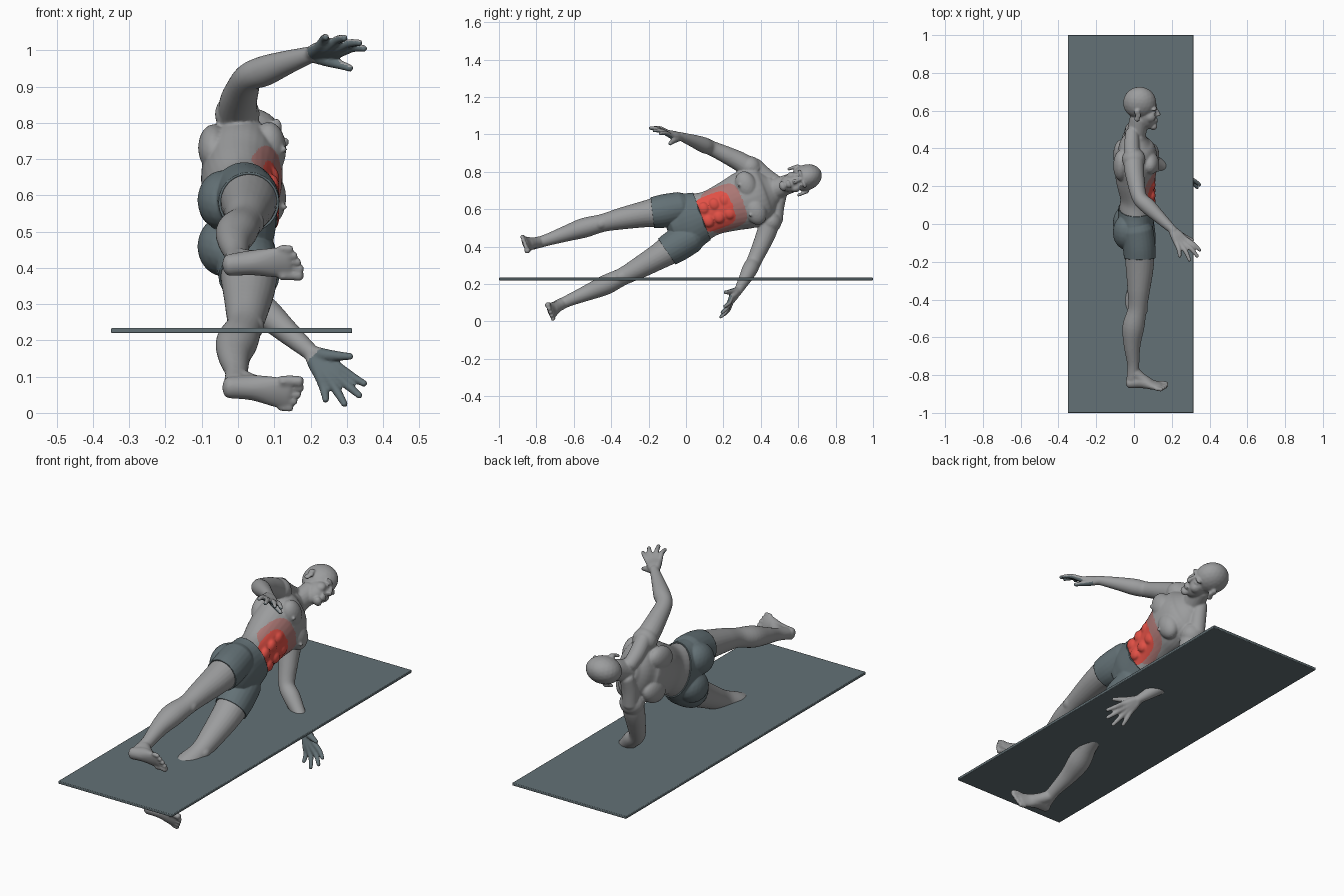
import bpy, bmesh
from math import sin, cos, pi, radians
from mathutils import Vector, Matrix

if "Cube" in bpy.data.objects:
    bpy.data.objects.remove(bpy.data.objects["Cube"])


def material(name, rgb):
    m = bpy.data.materials.new(name)
    m.use_nodes = True
    m.diffuse_color = (*rgb, 1)
    m.node_tree.nodes["Principled BSDF"].inputs["Base Color"].default_value = (*rgb, 1)
    return m


skin = material("grey skin", (.33, .335, .34))
slate = material("dark slate", (.125, .165, .18))
red = material("red muscle", (.75, .08, .06))
faded = material("faded red", (.42, .19, .18))


def add_object(name, bm, mats):
    mesh = bpy.data.meshes.new(name)
    bm.to_mesh(mesh)
    bm.free()
    for m in mats:
        mesh.materials.append(m)
    obj = bpy.data.objects.new(name, mesh)
    bpy.context.collection.objects.link(obj)
    bpy.context.view_layer.objects.active = obj
    return obj


def blob(bm, centre, radii, sides=(1,)):
    """Ellipsoid, repeated on each listed side."""
    for side in sides:
        place = Matrix.Translation((centre[0], centre[1] * side, centre[2]))
        bmesh.ops.create_icosphere(bm, subdivisions=3, radius=1,
                                   matrix=place @ Matrix.Diagonal((*radii, 1)))


def spline(points, steps=5):
    """Smooth interpolation through the control rings."""
    pts = [points[0], *points, points[-1]]
    out = []
    for p, q, r, s in zip(pts, pts[1:], pts[2:], pts[3:]):
        for k in range(steps):
            t = k / steps
            out.append([b + t / 2 * (c - a + t * (2 * a - 5 * b + 4 * c - d + t * (3 * (b - c) + d - a)))
                        for a, b, c, d in zip(p, q, r, s)])
    return out + [list(points[-1])]


def tube(bm, points, sides=(1,), n=20, cap=.6):
    """Rounded limb through rings of (x, y, z, depth, width)."""
    path = spline([p if len(p) == 5 else (*p, p[3]) for p in points])
    for side in sides:
        centres = [Vector((p[0], p[1] * side, p[2])) for p in path]
        last = len(path) - 1
        rings = []
        for i, p in enumerate(path):
            t = (centres[min(i + 1, last)] - centres[max(i - 1, 0)]).normalized()
            rings.append((centres[i], t, p[3], p[4]))

        def end(ring, sign):
            c, t, a, b = ring
            return [(c + t * sign * cap * min(a, b) * sin(k), t, a * cos(k), b * cos(k))
                    for k in (pi / 6, pi / 3, pi / 2.2)]
        rings = end(rings[0], -1)[::-1] + rings + end(rings[-1], 1)
        loops = []
        for c, t, a, b in rings:
            ref = Vector((0, 0, 1)) if abs(t.x) > .8 else Vector((1, 0, 0))
            f = (ref - t * ref.dot(t)).normalized()
            g = t.cross(f)
            loops.append([bm.verts.new(c + f * a * cos(2 * pi * k / n) + g * b * sin(2 * pi * k / n))
                          for k in range(n)])
        for lo, hi in zip(loops, loops[1:]):
            for k in range(n):
                bm.faces.new((lo[k], lo[k - 1], hi[k - 1], hi[k]))
        bm.faces.new(loops[0])
        bm.faces.new(loops[-1][::-1])


# The figure is modelled upright, facing +x, then leaned over as a whole
both = (1, -1)
bm = bmesh.new()

# Torso and neck
tube(bm, [(.015, 0, -.06, .07, .10), (.01, 0, 0, .088, .15), (.012, 0, .08, .09, .132),
          (.015, 0, .15, .088, .122), (.008, 0, .25, .104, .138), (.01, 0, .33, .112, .155),
          (.012, 0, .40, .108, .155), (.005, 0, .45, .085, .135), (.005, 0, .49, .06, .085)], n=32)
tube(bm, [(0, 0, .44, .06, .07), (.012, 0, .51, .052, .057), (.03, 0, .60, .052, .052)])
tube(bm, [(-.01, .03, .53, .035), (-.012, .09, .485, .04), (-.01, .16, .45, .04)], both)
blob(bm, (.085, .072, .37), (.048, .078, .058), both)
blob(bm, (.128, .085, .335), (.008, .008, .008), both)
blob(bm, (-.068, .08, .36), (.042, .062, .085), both)
blob(bm, (-.04, .068, -.02), (.066, .075, .09), both)
for row in (.115, .175, .235):
    blob(bm, (.094, .036, row), (.02, .033, .03), both)

# Head
blob(bm, (.03, 0, .685), (.088, .069, .087))
blob(bm, (.065, 0, .615), (.054, .052, .078))
blob(bm, (.102, 0, .553), (.022, .026, .02))
blob(bm, (.085, .034, .615), (.03, .022, .028), both)
blob(bm, (.106, .026, .663), (.016, .028, .01), both)
blob(bm, (.103, .027, .642), (.013, .014, .008), both)
blob(bm, (.117, 0, .589), (.01, .022, .006))
blob(bm, (.116, 0, .578), (.01, .019, .006))
tube(bm, [(.112, 0, .66, .008), (.126, 0, .63, .01), (.129, 0, .618, .012, .016)])
for bend in (-.5, 0, .5):
    blob(bm, (.022 - .012 * abs(bend), .074, .64 + .036 * bend), (.016, .009, .017), both)

# Arms
blob(bm, (-.002, .155, .425), (.062, .06, .058), both)
tube(bm, [(0, .13, .435, .055), (.0, .195, .39, .053), (.01, .255, .335, .047),
          (.03, .322, .268, .04), (.075, .355, .232, .042), (.13, .393, .19, .034),
          (.195, .435, .14, .024), (.21, .445, .127, .023)], both)

# Hands: each ray runs wrist, knuckle, tip
wrist = Vector((.2, .438, .136))
rays = [((.275, .463, .085), (.35, .494, .035)), ((.262, .476, .075), (.337, .52, .01)),
        ((.245, .484, .07), (.295, .54, -.005)), ((.225, .486, .074), (.242, .535, .015))]
for knuckle, tip in rays:
    k, e = Vector(knuckle), Vector(tip)
    mid = k.lerp(e, .5) + Vector((.004, .006, .005))
    tube(bm, [(*wrist, .02), (*wrist.lerp(k, .5), .02), (*k, .015), (*mid, .0125), (*e, .0095)], both, 12)
tube(bm, [(*wrist, .02), (.24, .435, .105, .018), (.275, .43, .085, .014), (.312, .424, .065, .01)], both, 12)

# Legs
tube(bm, [(.015, .085, 0, .08, .078), (.028, .1, -.1, .08, .083), (.03, .12, -.2, .074, .07),
          (.025, .14, -.32, .06, .058), (.018, .153, -.42, .05, .048), (-.003, .163, -.52, .058, .053),
          (-.01, .168, -.62, .045, .043), (-.004, .172, -.73, .032, .032),
          (-.006, .178, -.81, .034, .03)], both, 24)
blob(bm, (.045, .152, -.425), (.028, .03, .038), both)

# Feet and toes
tube(bm, [(-.026, .18, -.832, .028, .03), (.04, .184, -.823, .034, .035),
          (.10, .19, -.838, .022, .043), (.14, .196, -.845, .015, .045)], both)
tube(bm, [(.005, .177, -.775, .03), (.035, .182, -.803, .03), (.08, .188, -.828, .024, .034)], both)
for i, tip in enumerate((.172, .175, .168, .158, .146)):
    thick = .0155 if i == 0 else .011
    y = .156 + .0195 * i
    tube(bm, [(.12, y, -.846, thick), (tip - .025, y, -.844, thick), (tip, y, -.849, thick)], both, 12)

# Fuse the parts into one smooth skin
body = add_object("body", bm, [skin, slate, red, faded])
fuse = body.modifiers.new("fuse", "REMESH")
fuse.mode = "VOXEL"
fuse.voxel_size = .005
soften = body.modifiers.new("soften", "SMOOTH")
soften.factor = .5
soften.iterations = 5
for m in ("fuse", "soften"):
    bpy.ops.object.modifier_apply(modifier=m)

# Clean cuts along the waistband and both hems
waist, hem, slant = .09, -.165, .25
bm = bmesh.new()
bm.from_mesh(body.data)
cuts = [((0, 0, waist), (0, 0, 1))]
cuts += [((0, side * .05, hem), (0, -slant * side, 1)) for side in both]
for point, normal in cuts:
    bmesh.ops.bisect_plane(bm, geom=bm.verts[:] + bm.edges[:] + bm.faces[:],
                           plane_co=point, plane_no=normal)
bm.normal_update()


def in_shorts(c):
    return abs(c.y) < .26 and hem + slant * (abs(c.y) - .05) < c.z < waist


def in_patch(c, width, middle, height):
    return c.x > .03 and (c.y / width) ** 4 + ((c.z - middle) / height) ** 4 < 1


# Belly patch and palms are coloured by position and direction
reach = Vector((.057, .045, -.064)).normalized()
palm = Vector((-.2, -.71, -.67))
for f in bm.faces:
    c = f.calc_center_median()
    mirrored = Vector((c.x, abs(c.y), c.z))
    n = Vector((f.normal.x, f.normal.y * (1 if c.y > 0 else -1), f.normal.z))
    f.material_index = 0
    if c.z > waist and in_patch(c, .095, .165, .1):
        f.material_index = 2
    elif c.z > waist and in_patch(c, .12, .215, .11):
        f.material_index = 3
    elif mirrored.y > .4 and (mirrored - wrist).dot(reach) > .025 and n.dot(palm) > -.1:
        f.material_index = 1

# Shorts grow out of the skin beneath them
cloth = bm.copy()
bmesh.ops.delete(cloth, geom=[f for f in cloth.faces if not in_shorts(f.calc_center_median())],
                 context="FACES")
for f in cloth.faces:
    f.material_index = 0
bm.to_mesh(body.data)
bm.free()
shorts = add_object("shorts", cloth, [slate])
shell = shorts.modifiers.new("cloth", "SOLIDIFY")
shell.thickness = .006
shell.offset = 1

# Lean the figure into a side plank
for obj in (body, shorts):
    obj.rotation_euler = (radians(20.5 - 90), 0, 0)
    obj.location = (0, 0, .53)

# Mat
bm = bmesh.new()
bmesh.ops.create_cube(bm, size=1, matrix=Matrix.Translation((-.0175, 0, .227))
                      @ Matrix.Diagonal((.665, 2, .014, 1)))
mat = add_object("exercise_mat", bm, [slate])
bevel = mat.modifiers.new("rounded rim", "BEVEL")
bevel.width = .003
bevel.segments = 2

for obj in (body, shorts, mat):
    bpy.ops.object.select_all(action="DESELECT")
    obj.select_set(True)
    bpy.context.view_layer.objects.active = obj
    bpy.ops.object.shade_smooth_by_angle(angle=radians(45))
